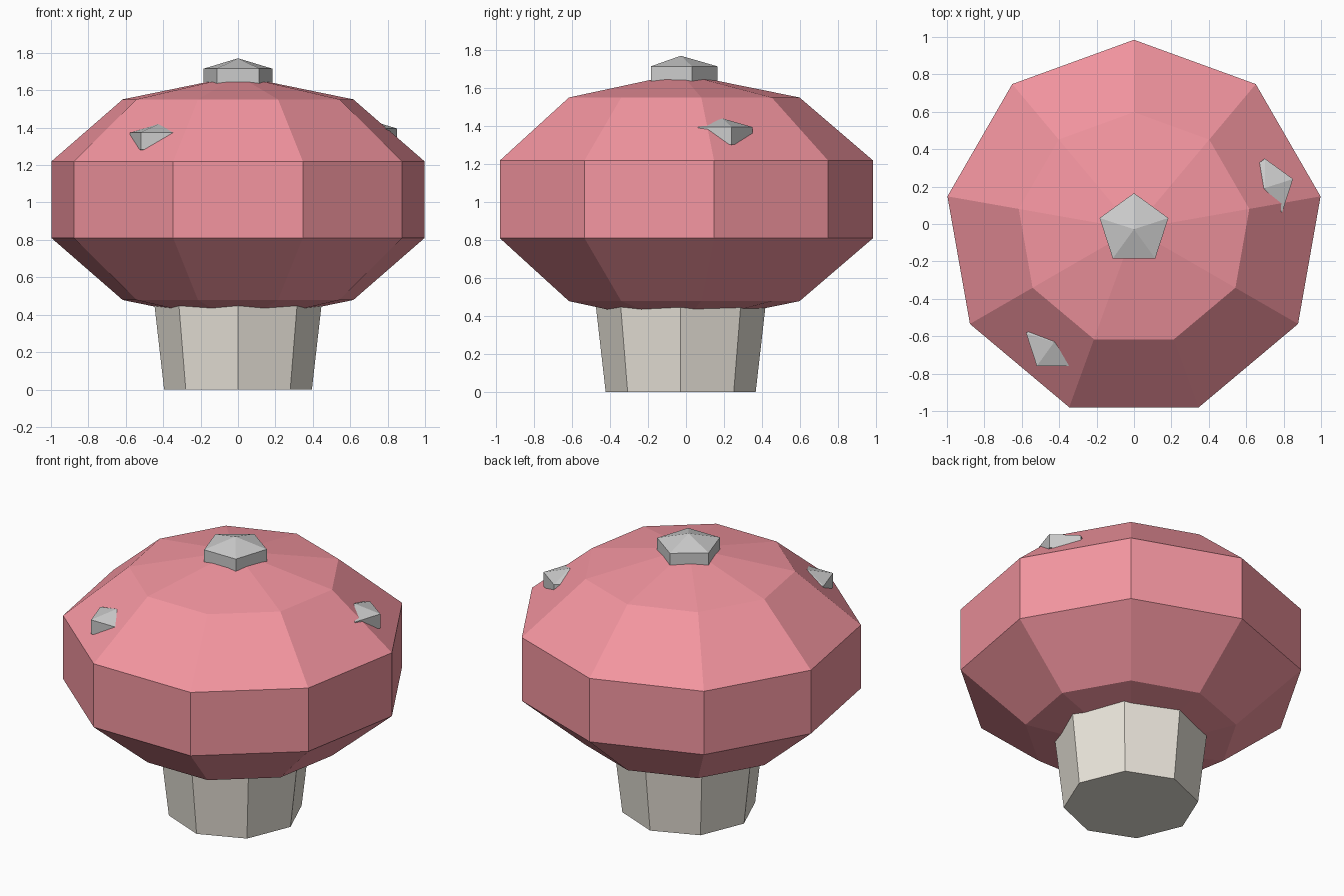
import bpy, bmesh
from math import sin, cos, pi

if "Cube" in bpy.data.objects:
    bpy.data.objects.remove(bpy.data.objects["Cube"])


def material(name, rgb):
    m = bpy.data.materials.new(name)
    m.diffuse_color = (*rgb, 1)
    m.use_nodes = True
    m.node_tree.nodes["Principled BSDF"].inputs["Base Color"].default_value = m.diffuse_color
    return m


def lathe(name, sides, profile, center, mat=None):
    """Faceted solid of (radius, z) rings with one corner facing +y."""
    bm = bmesh.new()
    rings = []
    for r, z in profile:
        if r < 1e-4:
            rings.append([bm.verts.new((0, 0, z))] * sides)
        else:
            angles = [pi / 2 + 2 * pi * i / sides for i in range(sides)]
            rings.append([bm.verts.new((r * cos(a), r * sin(a), z)) for a in angles])
    for lo, hi in zip(rings, rings[1:]):
        for i in range(sides):
            j = (i + 1) % sides
            bm.faces.new(list(dict.fromkeys((lo[i], lo[j], hi[j], hi[i]))))
    for ring in (rings[0], rings[-1]):
        if ring[0] is not ring[1]:
            bm.faces.new(ring)
    bmesh.ops.recalc_face_normals(bm, faces=bm.faces)
    mesh = bpy.data.meshes.new(name)
    bm.to_mesh(mesh)
    bm.free()
    ob = bpy.data.objects.new(name, mesh)
    ob.location = center
    bpy.context.collection.objects.link(ob)
    if mat:
        mesh.materials.append(mat)
    return ob


def squashed_ball(name, sides, bands, radius, half_height, center, mat=None):
    profile = [(radius * sin(pi * k / bands), -half_height * cos(pi * k / bands))
               for k in range(bands + 1)]
    return lathe(name, sides, profile, center, mat)


pink = material("cap_pink", (0.9, 0.3, 0.35))
cream = material("stem_cream", (0.82, 0.78, 0.7))
CY = -0.028

# Tapered stem, running up inside the cap
lathe("stem", 8, [(0.395, 0), (0.475, 0.7)], (0, CY, 0), cream)

# Cap
squashed_ball("cap", 9, 5, 1.065, 0.663, (0, CY, 1.015), pink)

# Spots half sunk into the cap
squashed_ball("top_spot", 5, 3, 0.223, 0.111, (0, CY, 1.66))
squashed_ball("left_spot", 5, 3, 0.182, 0.091, (-0.427, -0.632, 1.328))
squashed_ball("right_spot", 5, 3, 0.182, 0.091, (0.70, 0.192, 1.35))
